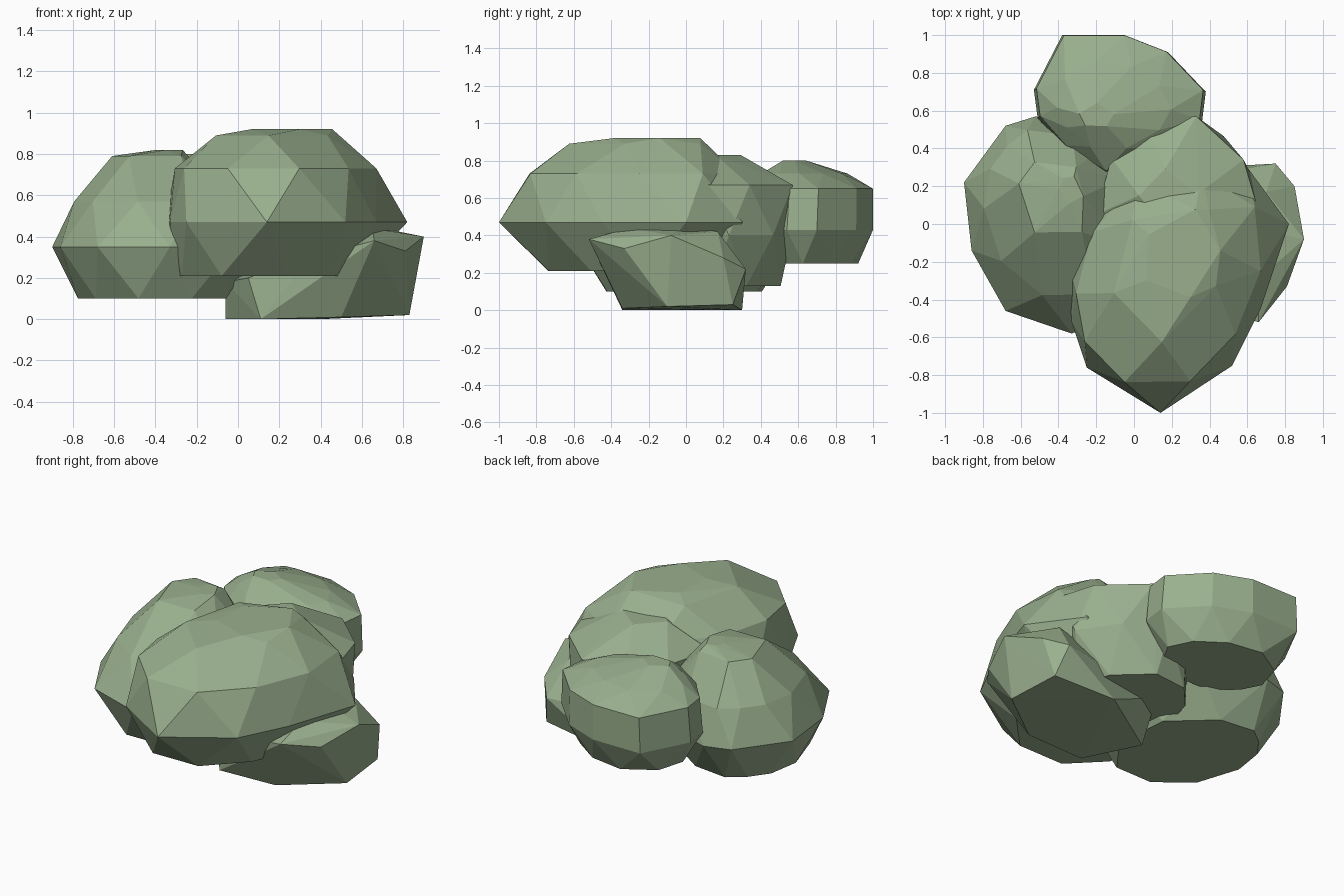
import bpy, bmesh

leaf = bpy.data.materials.new("leaf_green")
leaf.diffuse_color = (0.32, 0.43, 0.27, 1)


def hull(name, points):
    """Flat-faced convex clump around a few points."""
    bm = bmesh.new()
    for p in points:
        bm.verts.new(p)
    res = bmesh.ops.convex_hull(bm, input=bm.verts[:])
    junk = {g for g in res["geom_interior"] + res["geom_unused"]
            if isinstance(g, bmesh.types.BMVert)}
    bmesh.ops.delete(bm, geom=list(junk), context='VERTS')
    bmesh.ops.recalc_face_normals(bm, faces=bm.faces[:])
    me = bpy.data.meshes.new(name)
    bm.to_mesh(me)
    bm.free()
    me.materials.append(leaf)
    ob = bpy.data.objects.new(name, me)
    bpy.context.collection.objects.link(ob)
    return ob


def clump(name, centre, outline, widest, levels):
    """Foliage clump: a plan outline scaled and shifted at each (z, scale, dx, dy)."""
    cx, cy = centre
    n = len(outline)
    pts = []
    for i, (z, s, dx, dy) in enumerate(levels):
        for k in range(n):
            x, y = outline[k]
            if (i - widest) % 2:  # stagger neighbouring rings for triangular facets
                x2, y2 = outline[(k + 1) % n]
                x, y = (x + x2) / 2, (y + y2) / 2
            if s < 0.6 and k % 2:
                continue
            pts.append((cx + (x - cx) * s + dx, cy + (y - cy) * s + dy, z))
    return hull(name, pts)


# large front clump
clump("front_clump", (0.2, -0.25),
      [(0.14, -1.0), (0.52, -0.75), (0.67, -0.45), (0.82, 0.0), (0.6, 0.3),
       (0.2, 0.4), (-0.15, 0.2), (-0.35, -0.2), (-0.33, -0.52), (-0.25, -0.76)],
      1, [(0.21, 0.82, -0.07, 0.03), (0.47, 1, 0, 0), (0.73, 0.9, -0.02, -0.02),
          (0.89, 0.54, -0.02, 0.03), (0.92, 0.38, 0.05, 0.1)])

# left clump
clump("left_clump", (-0.4, 0.0),
      [(-0.9, 0.22), (-0.86, -0.14), (-0.68, -0.46), (-0.33, -0.58), (-0.02, -0.45),
       (0.1, 0.0), (-0.1, 0.45), (-0.52, 0.57), (-0.68, 0.52), (-0.78, 0.37)],
      1, [(0.1, 0.78, 0.0, -0.02), (0.35, 1, 0, 0), (0.57, 0.82, 0.0, 0.05),
          (0.79, 0.38, -0.02, 0.13), (0.82, 0.14, 0.07, 0.18)])

# back clump
clump("back_clump", (-0.08, 0.64),
      [(-0.53, 0.71), (-0.38, 1.0), (-0.05, 1.0), (0.18, 0.91), (0.38, 0.7),
       (0.36, 0.54), (0.2, 0.38), (-0.15, 0.26), (-0.37, 0.4), (-0.51, 0.56)],
      1, [(0.25, 0.78, 0, 0), (0.43, 1, 0, 0), (0.54, 0.98, 0, 0), (0.65, 0.97, 0, 0.01),
          (0.73, 0.68, -0.03, -0.02), (0.8, 0.2, -0.12, -0.07)])

# low right clump resting on the ground, sloping down at its back corner
hull("low_right_clump", [
    (-0.06, 0.0, 0), (0.11, -0.34, 0), (0.5, -0.34, 0.01), (0.83, -0.1, 0.02),
    (0.8, 0.25, 0.03), (0.4, 0.3, 0), (-0.06, -0.1, 0.18), (0.05, -0.3, 0.2),
    (0.35, -0.42, 0.3), (0.66, -0.52, 0.38), (0.81, -0.33, 0.33), (0.9, -0.08, 0.4),
    (0.85, 0.2, 0.28), (0.75, 0.32, 0.22), (0.7, 0.17, 0.42), (0.6, -0.02, 0.46),
    (0.65, -0.3, 0.44), (0.0, 0.2, 0.2)])

# middle clump bridging the others
clump("middle_clump", (0.2, 0.15),
      [(0.33, 0.57), (0.05, 0.54), (-0.12, 0.35), (-0.2, 0.05), (0.0, -0.2),
       (0.4, -0.25), (0.65, 0.1), (0.58, 0.34)],
      2, [(0.13, 0.8, -0.05, 0.02), (0.4, 1.0, 0.02, 0.01), (0.67, 1, 0, 0),
          (0.83, 0.4, -0.03, -0.02)])
